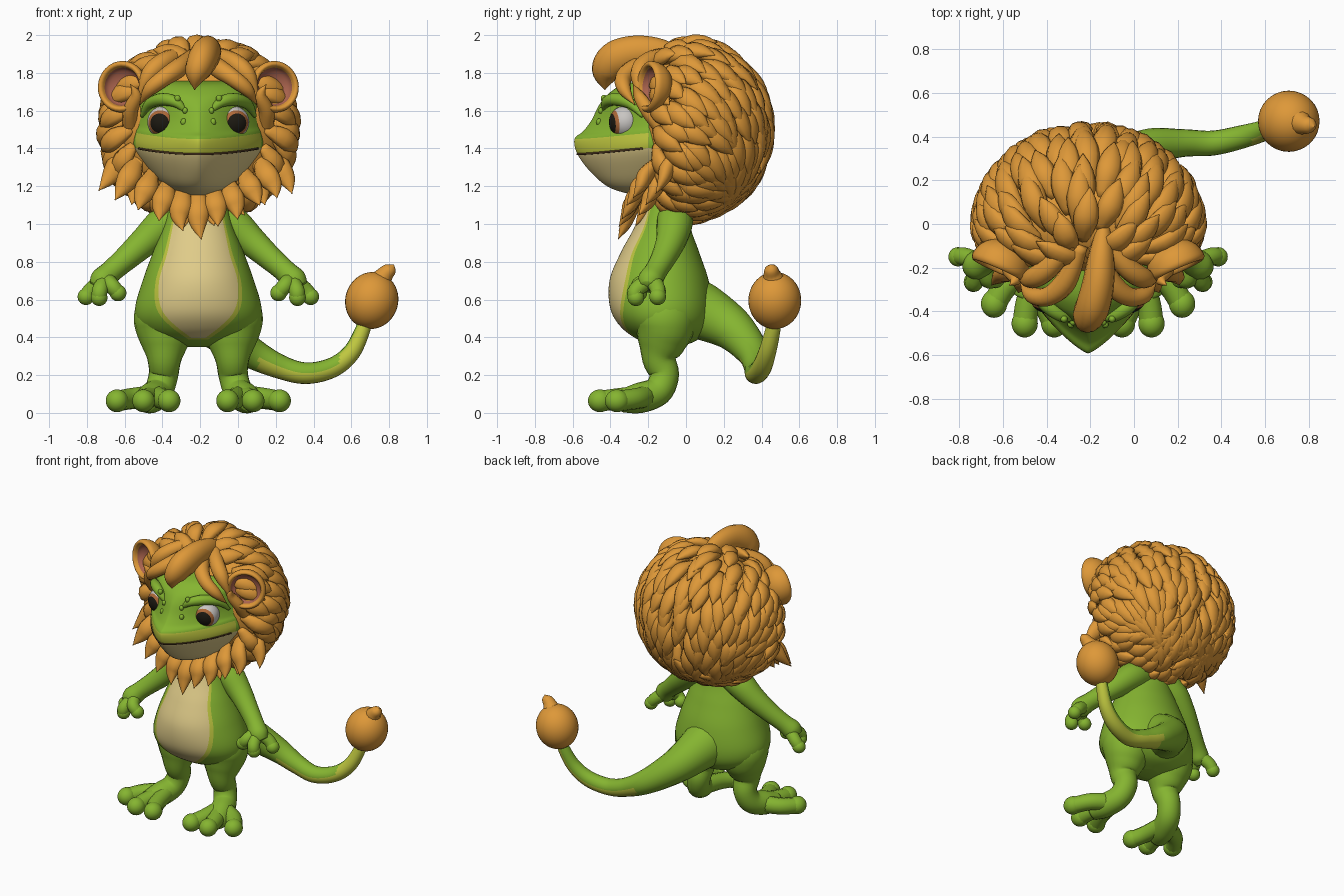
import bpy, bmesh, math, random
from mathutils import Vector, Matrix

random.seed(4)
if "Cube" in bpy.data.objects:
    bpy.data.objects.remove(bpy.data.objects["Cube"], do_unlink=True)

MIDLINE = -0.21  # the body stands left of the origin because the tail swings out


def material(name, *rgb):
    m = bpy.data.materials.new(name)
    m.use_nodes = True
    m.diffuse_color = (*rgb, 1)
    m.node_tree.nodes["Principled BSDF"].inputs["Base Color"].default_value = (*rgb, 1)
    return m


GREEN = material("leaf green", .235, .46, .03)
LIME = material("yellow green", .52, .57, .05)
CREAM = material("cream", .74, .6, .25)
ORANGE = material("mane orange", .73, .315, .04)
PINK = material("ear pink", .4, .125, .075)
WHITE = material("eye white", .58, .56, .54)
BROWN = material("iris brown", .42, .14, .04)
BLACK = material("pupil black", .012, .01, .006)
MOUTH = material("mouth brown", .06, .03, .012)


def finish(name, bm, *mats):
    bmesh.ops.recalc_face_normals(bm, faces=bm.faces)
    me = bpy.data.meshes.new(name.replace(" ", "_"))
    for f in bm.faces:
        f.smooth = True
    bm.to_mesh(me)
    bm.free()
    for m in mats:
        me.materials.append(m)
    ob = bpy.data.objects.new(me.name, me)
    ob.location.x = MIDLINE
    bpy.context.collection.objects.link(ob)


def spline(pts, steps):
    """Smooth curve through tuples of any length."""
    out, last = [], len(pts) - 1
    for i in range(last):
        a, b, c, d = (pts[min(max(i + k, 0), last)] for k in (-1, 0, 1, 2))
        for j in range(steps):
            t = j / steps
            out.append(tuple(q + t / 2 * (r - p + t * (2 * p - 5 * q + 4 * r - s + t * (3 * (q - r) + s - p)))
                             for p, q, r, s in zip(a, b, c, d)))
    return out + [tuple(pts[last])]


def skin(bm, rings, rule):
    """Bridge rings of points; rule(column, centre) picks the material slot."""
    loops = [[bm.verts.new(p) for p in ring] for ring in rings]
    n = len(loops[0])
    for lo, hi in zip(loops, loops[1:]):
        for j in range(n):
            f = bm.faces.new((lo[j], lo[(j + 1) % n], hi[(j + 1) % n], hi[j]))
            f.material_index = rule(j, f.calc_center_median())
    for cap in (loops[0], loops[-1]):
        f = bm.faces.new(cap)
        f.material_index = rule(0, f.calc_center_median())


def sweep(bm, pts, up=(0, 1, 0), flat=1, n=12, steps=5, rule=lambda j, c: 0):
    """Tube through (x, y, z, radius) points, flattened along up."""
    path = spline(pts, steps)
    spine = [Vector(p[:3]) for p in path]
    rings = []
    for i, c in enumerate(spine):
        t = spine[min(i + 1, len(spine) - 1)] - spine[max(i - 1, 0)]
        side = t.cross(Vector(up)).normalized()
        norm = side.cross(t).normalized()
        r = max(path[i][3], .002)
        angles = [math.tau * j / n for j in range(n)]
        rings.append([c + r * (math.cos(a) * side + flat * math.sin(a) * norm) for a in angles])
    skin(bm, rings, rule)


def ball(bm, centre, size, turn=Matrix()):
    m = Matrix.Translation(centre) @ turn @ Matrix.Diagonal((*size, 1))
    bmesh.ops.create_uvsphere(bm, u_segments=32, v_segments=24, radius=1, matrix=m)


def facing(direction):
    return Vector(direction).to_track_quat('Z', 'Y').to_matrix().to_4x4()


def ring_point(ring, angle, yc):
    """Point on a rounded cross-section; angle 0 looks forward."""
    z, hw, front, back, p = ring[:5]
    s, c = math.sin(angle), math.cos(angle)
    x = math.copysign(hw * abs(s) ** (2 / p), s)
    return x, yc + abs(c) ** (2 / p) * ((front if c > 0 else back) - yc), z


# Torso: height, half width, front, back, roundness, half angle of the belly patch
HALF, PATCH = 40, 14
torso = [(.35, .06, -.16, -.05, 2, .05), (.38, .2, -.24, .05, 2, .1), (.45, .305, -.34, .12, 2, .36),
         (.55, .335, -.4, .14, 2, .62), (.7, .295, -.405, .12, 2, .78), (.85, .24, -.345, .07, 2, .75),
         (1, .18, -.265, .02, 2, .83), (1.2, .13, -.19, .0, 2, .85)]


def torso_angle(u, a):
    k = abs(u)
    t = a * k / PATCH if k <= PATCH else a + (math.pi - a) * (k - PATCH) / (HALF - PATCH)
    return math.copysign(t, u)


def belly_rule(j, c):
    column = abs(j - HALF + .5)
    if c.z < .385 or column > PATCH + 1:
        return 0
    return 2 if column < PATCH and c.z > .4 else 1


bm = bmesh.new()
skin(bm, [[ring_point(r, torso_angle(j - HALF, r[5]), -.12) for j in range(2 * HALF)]
          for r in spline(torso, 7)], belly_rule)
finish("torso", bm, GREEN, LIME, CREAM)

# Head: wedge-shaped snout, cream jaw, pale upper lip
LIP = (1.37, .345, -.575, .15, 1.35)
BROW_Y = -.14
head = [(1.15, .07, -.26, .1, 2), (1.19, .17, -.4, .15, 1.8), (1.27, .265, -.5, .15, 1.5), LIP,
        (1.45, .345, -.59, .15, 1.3), (1.49, .335, -.545, .15, 1.3), (1.55, .325, -.5, .15, 1.35),
        (1.63, .315, -.46, .15, 1.5), (1.69, .285, -.41, .15, 1.8), (1.74, .21, -.33, .15, 2),
        (1.76, .08, -.2, .1, 2)]


def smile(p):
    return p[0], p[1], p[2] + .3 * p[0] ** 2


def head_rule(j, c):
    z = c.z - .3 * c.x ** 2
    if z < LIP[0]:
        return 2
    return 1 if z < 1.448 and c.y < -.2 else 0


bm = bmesh.new()
skin(bm, [[smile(ring_point(r, math.tau * j / 72, BROW_Y)) for j in range(72)] for r in spline(head, 5)], head_rule)
finish("head", bm, GREEN, LIME, CREAM)

bm = bmesh.new()
sweep(bm, [(*smile(ring_point(LIP, math.radians(a), BROW_Y)), .006) for a in range(-70, 71, 10)],
      up=(0, 0, 1), n=6, steps=3)
finish("mouth_line", bm, MOUTH)

# Paired parts
for s, label in ((1, "left"), (-1, "right")):
    def side(*pts):
        return [(s * p[0], *p[1:]) for p in pts]

    bm = bmesh.new()
    sweep(bm, side((.15, -.1, .62, .13), (.175, -.11, .52, .163), (.178, -.115, .44, .155), (.178, -.13, .36, .125),
                   (.18, -.14, .28, .09), (.185, -.115, .2, .078), (.21, -.15, .115, .078),
                   (.25, -.25, .078, .08), (.28, -.34, .065, .062)), up=(1, 0, 0), n=20)
    for x, y in ((.43, -.365), (.29, -.455), (.155, -.455)):
        sweep(bm, side((.22, -.2, .09, .06), (x * .6 + .1, y + .1, .075, .056), (x, y, .062, .055)), up=(0, 0, 1))
        ball(bm, (s * x, y, .064), (.06, .064, .06))
    finish(label + " leg", bm, GREEN)

    bm = bmesh.new()
    sweep(bm, side((.08, -.06, 1.06, .09), (.18, -.06, 1, .095), (.28, -.08, .91, .08), (.38, -.12, .82, .066),
                   (.46, -.16, .75, .06), (.51, -.19, .7, .066), (.54, -.2, .665, .045)), n=20)
    for x, y, z in ((.595, -.15, .615), (.525, -.265, .61), (.425, -.25, .635)):
        sweep(bm, side((.49, -.18, .71, .045), (x * .6 + .205, y, z + .04, .042), (x, y, z, .04)))
        ball(bm, (s * x, y, z), (.044,) * 3)
    finish(label + " arm", bm, GREEN)

    # Eye with painted iris and pupil
    bm = bmesh.new()
    ball(bm, (0, 0, 0), (.085,) * 3)
    for f in bm.faces:
        angle = math.degrees(f.calc_center_median().angle(Vector((0, 0, 1))))
        f.material_index = 2 if angle < 37.5 else 1 if angle < 52.5 else 0
    bm.transform(Matrix.Translation((s * .185, -.323, 1.54)) @ facing((s * .3, -1, -.1)))
    finish(label + " eye", bm, WHITE, BROWN, BLACK)

    bm = bmesh.new()
    sweep(bm, side((.07, -.43, 1.6, .012), (.12, -.42, 1.645, .028), (.19, -.37, 1.66, .034),
                   (.26, -.29, 1.635, .028), (.3, -.23, 1.57, .01)))
    finish(label + " brow", bm, GREEN)

    bm = bmesh.new()
    for x, y, z, r in ((.078, -.46, 1.54, .016), (.07, -.45, 1.6, .014), (.11, -.435, 1.665, .016)):
        ball(bm, (s * x, y, z), (r, r, r * 1.2))
    finish(label + " warts", bm, GREEN)

    # Cupped ear turned from a profile
    profile = [(0, -.09), (.07, -.08), (.12, -.035), (.137, .02), (.126, .045), (.108, .04), (.092, 0),
               (.05, -.025), (0, -.03)]
    bm = bmesh.new()
    verts = [bm.verts.new((r, 0, z)) for r, z in spline(profile, 4)]
    edges = [bm.edges.new(e) for e in zip(verts, verts[1:])]
    bmesh.ops.spin(bm, geom=verts + edges, axis=(0, 0, 1), cent=(0, 0, 0), angle=math.tau, steps=32)
    bmesh.ops.remove_doubles(bm, verts=bm.verts, dist=.0005)
    for f in bm.faces:
        c = f.calc_center_median()
        f.material_index = int(c.xy.length < .1 and c.z > -.04)
    bm.transform(Matrix.Translation((s * .395, -.17, 1.725)) @ facing((s * .4, -.9, .08)))
    finish(label + " ear", bm, ORANGE, PINK)

    # Fringe locks hugging the forehead
    bm = bmesh.new()
    sweep(bm, side((.03, -.1, 1.9, .03), (.1, -.26, 1.83, .05), (.18, -.33, 1.775, .045),
                   (.26, -.325, 1.71, .035), (.31, -.27, 1.63, 0)))
    sweep(bm, side((.08, -.08, 1.9, .04), (.18, -.2, 1.86, .05), (.26, -.25, 1.79, .045), (.32, -.25, 1.67, 0)))
    sweep(bm, side((.36, -.14, 1.52, .04), (.36, -.2, 1.6, .04), (.33, -.25, 1.68, .03), (.36, -.28, 1.74, 0)))
    finish(label + " fringe", bm, ORANGE)

# Mane: a core, shallower in front, covered with locks swept back and down
CORE, SIZE, SHALLOW = Vector((0, -.01, 1.5)), Vector((.455, .4, .42)), .65


def stretch(d):
    return Vector((SIZE.x, SIZE.y * (1 if d.y > 0 else SHALLOW), SIZE.z))


def unstretch(d):
    return Vector([a / b for a, b in zip(d, stretch(d))])


bm = bmesh.new()
ball(bm, (0, 0, 0), SIZE)
for v in bm.verts:
    v.co.y *= 1 if v.co.y > 0 else SHALLOW
bm.transform(Matrix.Translation(CORE))
finish("mane_core", bm, ORANGE)

bm = bmesh.new()
for row in range(11):
    polar = math.radians(52 + 11.5 * row)
    count = int(24 * math.sin(polar)) + 3
    for k in range(count):
        turn = math.tau * (k + row % 2 / 2 + random.uniform(-.25, .25)) / count
        d = Vector((math.sin(polar) * math.sin(turn), -math.cos(polar), math.sin(polar) * math.cos(turn)))
        p = CORE + d * stretch(d)
        normal = unstretch(d).normalized()
        flow = Vector((d.x + random.uniform(-.2, .2), 1, -.6 if d.z > 0 else -1.3))
        flow = (flow - normal * flow.dot(normal)).normalized()
        step = flow * random.uniform(.095, .125)
        pts = []
        for width, lift in ((.025, -.01), (.056, .03), (.046, .04), (.002, .05)):
            pts.append((*(p + normal * lift), width))
            p = p + step
            off = p - CORE
            p = p.lerp(CORE + off / unstretch(off).length, .6)
        sweep(bm, pts, up=normal, flat=.65, n=8, steps=3)
finish("mane_locks", bm, ORANGE)

# Beard: two rows hanging under the chin
bm = bmesh.new()
for y, count, reach in ((-.21, 9, .4), (-.12, 8, .47)):
    for k in range(count):
        x = reach * (2 * k / (count - 1) - 1)
        rise, tip = 1.19 + x * x, .91 + .5 * abs(x) + random.uniform(0, .05)
        back, drift = y + .5 * x * x, random.uniform(-.03, .03)
        sweep(bm, [(x * .8, back, rise, .03), (x * .9, back - .08, rise * .6 + tip * .4, .06),
                   (x, back - .11, rise * .3 + tip * .7, .045), (x * 1.08 + drift, back - .15, tip, 0)],
              flat=.7, n=10)
finish("beard", bm, ORANGE)

# Big curled forelock
bm = bmesh.new()
sweep(bm, [(.07, -.02, 1.89, .04), (.06, -.15, 1.91, .075), (.045, -.28, 1.905, .092), (.02, -.38, 1.865, .097),
           (-.01, -.425, 1.79, .075), (-.02, -.43, 1.71, 0)], up=(1, 0, 0), flat=.8, n=16)
finish("forelock", bm, ORANGE)

# Tail with a pale underside and a round tuft
bm = bmesh.new()
sweep(bm, [(.01, -.02, .57, .18), (.03, .1, .53, .15), (.11, .25, .44, .115), (.27, .35, .325, .085),
           (.43, .37, .245, .064), (.57, .37, .21, .057), (.71, .4, .24, .053), (.81, .43, .32, .047),
           (.87, .46, .44, .04), (.89, .47, .52, .035)], n=20, steps=8,
      rule=lambda j, c: int(5 <= j <= (17 if c.x > .75 else 14) and c.x > .32))
finish("tail", bm, GREEN, LIME)

bm = bmesh.new()
ball(bm, (.918, .47, .595), (.14, .14, .152), facing((.3, 0, 1)))
sweep(bm, [(.965, .465, .7, .06), (.99, .455, .735, .045), (1.02, .45, .765, .032), (1.035, .445, .785, 0)])
finish("tail_tuft", bm, ORANGE)
